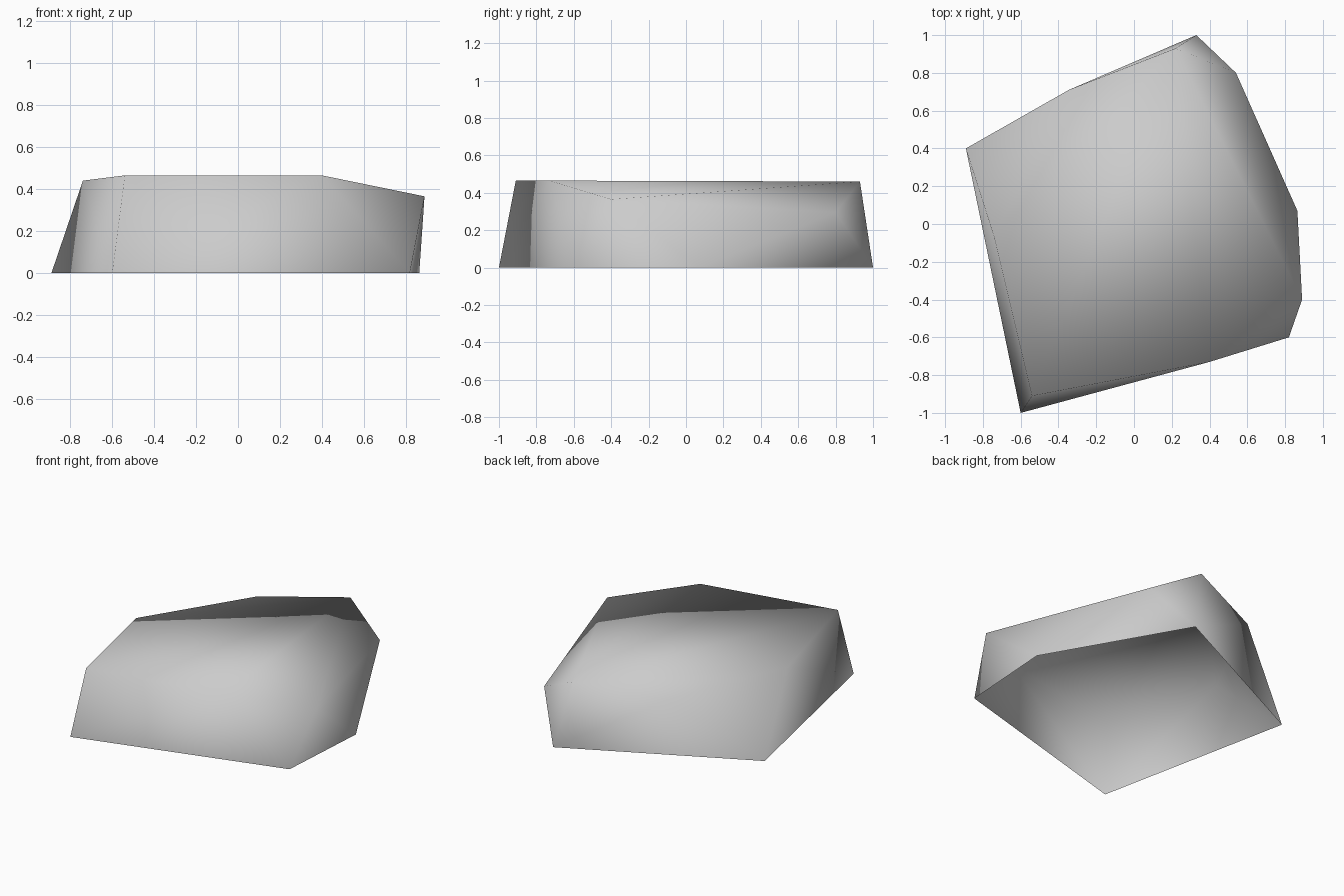
import bpy, bmesh

cube = bpy.data.objects.get("Cube")
if cube:
    bpy.data.objects.remove(cube, do_unlink=True)

# One plain stone colour
stone = bpy.data.materials.new("stone_grey")
stone.use_nodes = True
grey = (0.6, 0.6, 0.6, 1.0)
stone.diffuse_color = grey
stone.node_tree.nodes["Principled BSDF"].inputs["Base Color"].default_value = grey

# Corners of the boulder: footprint, overhanging side corner, upper rim
footprint = [(-0.6, -1.0), (0.82, -0.6), (0.865, 0.07), (0.33, 1.0), (-0.89, 0.4)]
side_corner = [(0.54, 0.8, 0.295)]
upper_rim = [(-0.54, -0.91, 0.465), (0.4, -0.73, 0.465), (0.89, -0.4, 0.365),
             (0.22, 0.93, 0.46), (-0.345, 0.71, 0.4), (-0.74, -0.07, 0.44)]
corners = [(x, y, 0.0) for x, y in footprint] + side_corner + upper_rim

# Wrap the corners in a faceted shell
bm = bmesh.new()
for co in corners:
    bm.verts.new(co)
bmesh.ops.convex_hull(bm, input=bm.verts[:])
bmesh.ops.recalc_face_normals(bm, faces=bm.faces[:])

# Leave the underside open
underside = [f for f in bm.faces if all(v.co.z < 0.001 for v in f.verts)]
bmesh.ops.delete(bm, geom=underside, context="FACES")
for face in bm.faces:
    face.smooth = True

mesh = bpy.data.meshes.new("boulder")
bm.to_mesh(mesh)
bm.free()
mesh.materials.append(stone)
boulder = bpy.data.objects.new("boulder", mesh)
bpy.context.collection.objects.link(boulder)
